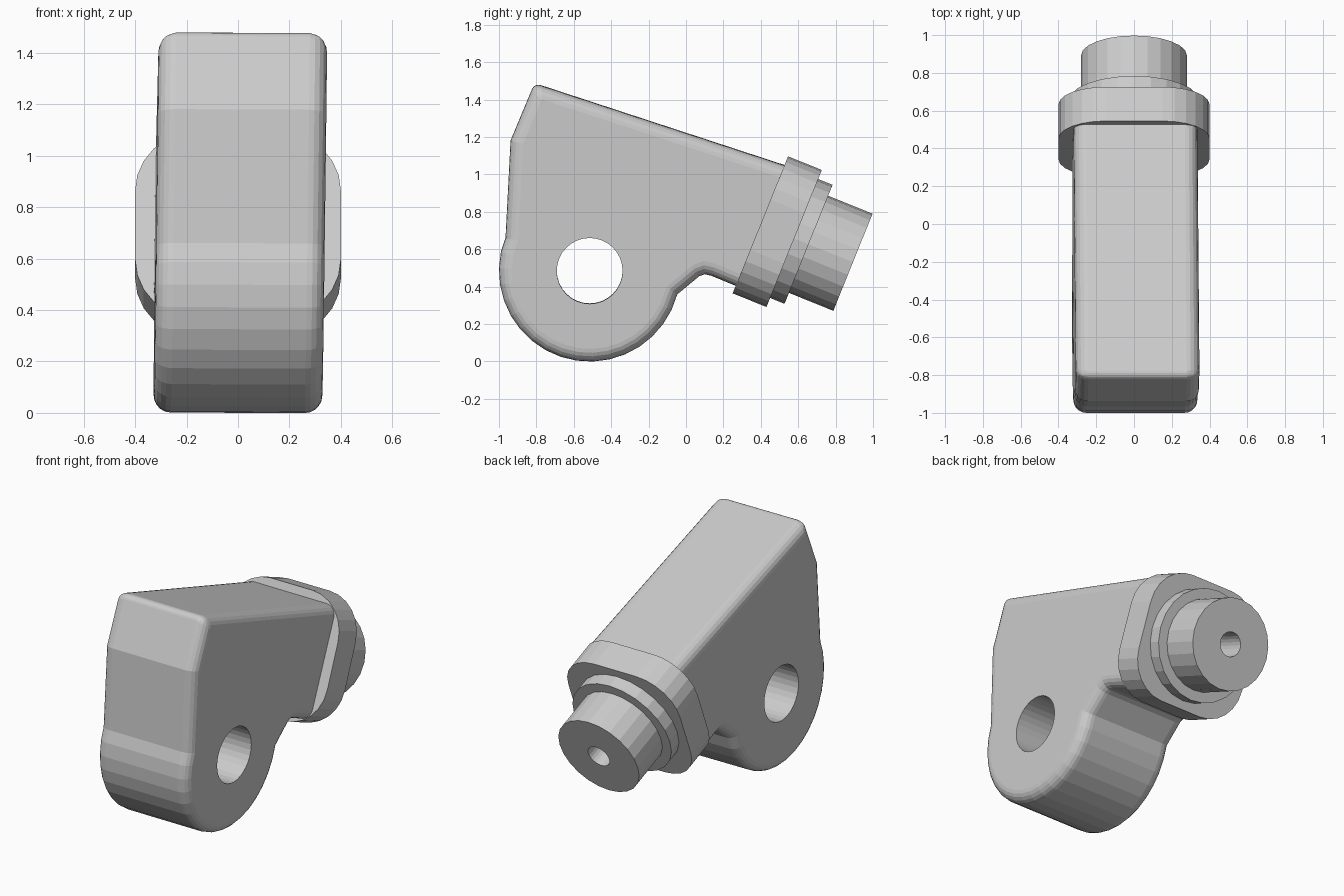
import bpy, bmesh
from math import sin, cos, pi, radians
from mathutils import Vector

if "Cube" in bpy.data.objects:
    bpy.data.objects.remove(bpy.data.objects["Cube"])

TILT = radians(22)
ORIGIN = Vector((0, 0.3975, 0.73))
AXIS = Vector((0, cos(TILT), -sin(TILT)))
UP = Vector((0, sin(TILT), cos(TILT)))
SIDE = Vector((1, 0, 0))


def on_axis(x, v, s):
    # position in the tilted frame of the connector
    return ORIGIN + SIDE * x + UP * v + AXIS * s


def arc(cx, cy, r, a0, a1, n):
    return [(cx + r * cos(radians(a0 + (a1 - a0) * i / n)),
             cy + r * sin(radians(a0 + (a1 - a0) * i / n))) for i in range(n + 1)]


def make_object(name, bm):
    bmesh.ops.recalc_face_normals(bm, faces=bm.faces)
    me = bpy.data.meshes.new(name)
    bm.to_mesh(me)
    bm.free()
    ob = bpy.data.objects.new(name, me)
    bpy.context.collection.objects.link(ob)
    return ob


def loft(rings, caps=True):
    bm = bmesh.new()
    rows = [[bm.verts.new(p) for p in ring] for ring in rings]
    n = len(rows[0])
    for a, b in zip(rows, rows[1:]):
        for i in range(n):
            j = (i + 1) % n
            bm.faces.new((a[i], a[j], b[j], b[i]))
    if caps:
        bm.faces.new(rows[0])
        bm.faces.new(rows[-1])
    return bm


def apply_modifier(ob, mod):
    bpy.context.view_layer.objects.active = ob
    bpy.ops.object.modifier_apply(modifier=mod.name)


# body: side profile extruded across x
HALF = 0.328
profile = ([(0.35, 0.37), (0.60, 1.025), (-0.81, 1.487), (-0.938, 1.18), (-0.965, 0.66)]
           + arc(-0.515, 0.485, 0.485, 168, 345, 17)
           + [(0.045, 0.435), (0.07, 0.456), (0.10, 0.467), (0.135, 0.459)])
bm = loft([[(x, y, z) for y, z in profile] for x in (-HALF, HALF)])
weight = bm.edges.layers.float.new("bevel_weight_edge")
for e in bm.edges:
    a, b = e.verts
    if abs(a.co.x - b.co.x) < 1e-6:
        e[weight] = 1.0          # rims of both flat sides
    elif a.co.z > 1.4:
        e[weight] = 0.5          # top front corner
body = make_object("bracket_body", bm)
mod = body.modifiers.new("round", 'BEVEL')
mod.limit_method = 'WEIGHT'
mod.width = 0.085
mod.segments = 5
apply_modifier(body, mod)

# cross hole through the round lobe
hole = arc(-0.515, 0.485, 0.176, 0, 360, 32)[:-1]
cutter = make_object("hole_cutter", loft([[(x, y, z) for y, z in hole] for x in (-0.6, 0.6)]))
cutter.hide_render = True
mod = body.modifiers.new("hole", 'BOOLEAN')
mod.operation = 'DIFFERENCE'
mod.solver = 'EXACT'
mod.object = cutter
apply_modifier(body, mod)
bpy.data.objects.remove(cutter)

# the body leans very slightly sideways
for v in body.data.vertices:
    x, y, z = v.co
    v.co.x = x + 0.013 * z - 0.004 * y - 0.003
    v.co.z = z - 0.004 * x

# flange: rounded square plate
square = []
for k, (sx, sy) in enumerate([(1, 1), (-1, 1), (-1, -1), (1, -1)]):
    square += arc(sx * 0.15, sy * 0.145, 0.25, 90 * k, 90 * k + 90, 6)
make_object("flange", loft([[on_axis(x, v, s) for x, v in square] for s in (0, 0.195)]))

# collar, pin and its blind bore, turned around the tilted axis
turned = [(0.343, 0.19), (0.343, 0.278), (0.28, 0.278), (0.28, 0.534), (0.075, 0.534), (0.075, 0.28)]
rings = [[on_axis(r * cos(2 * pi * i / 24), r * sin(2 * pi * i / 24), s) for i in range(24)]
         for r, s in turned]
make_object("collar_and_pin", loft(rings))
